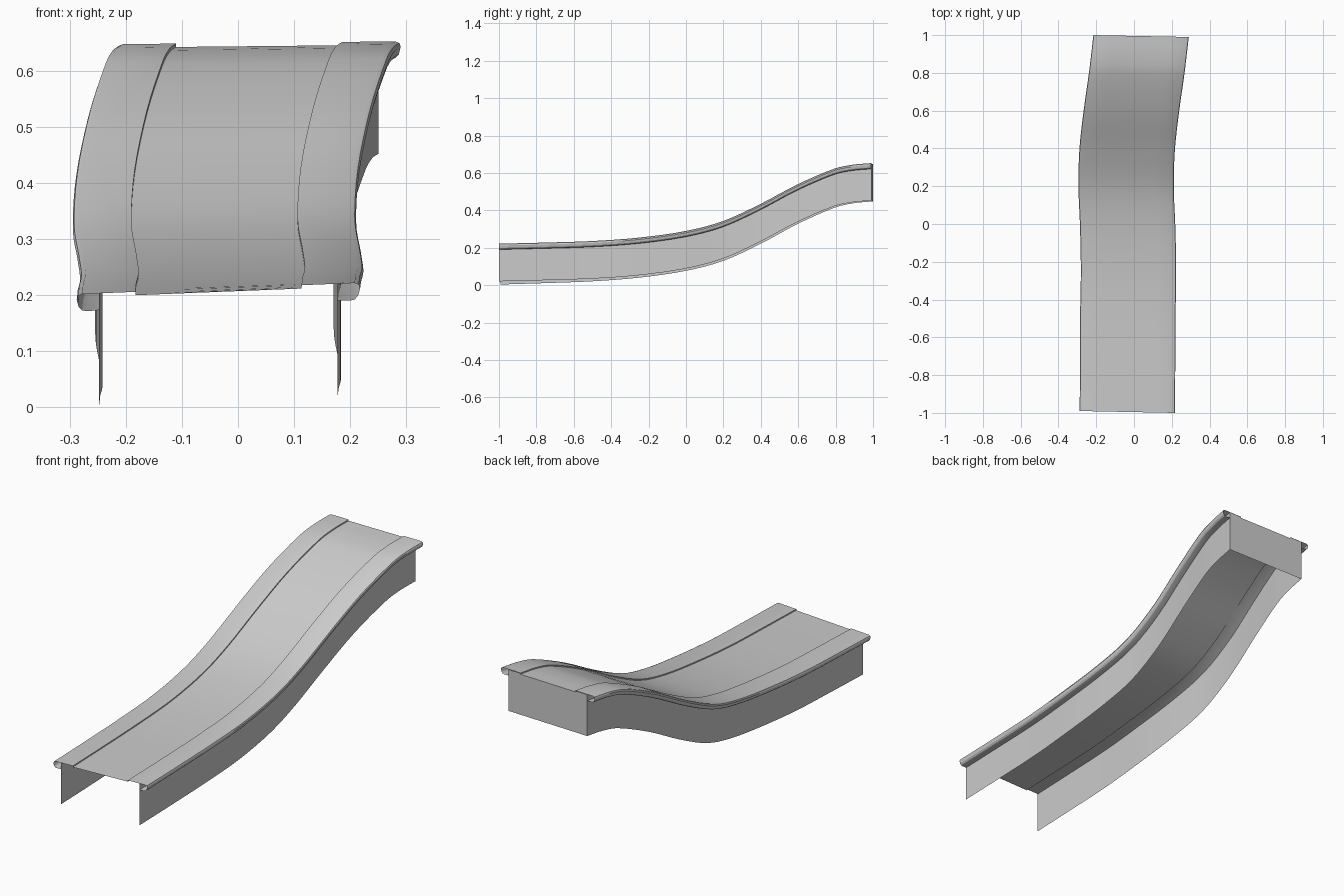
import bpy, bmesh, math

if "Cube" in bpy.data.objects:
    bpy.data.objects.remove(bpy.data.objects["Cube"])

# Path stations: y, sideways centre x, height of top surface
PATH = [(-1, -.035, .212), (-.75, -.034, .219), (-.5, -.033, .228), (-.25, -.029, .247),
        (0, -.034, .283), (.2, -.042, .336), (.4, -.036, .427), (.6, -.014, .533),
        (.8, .014, .619), (.9, .026, .641), (1, .0375, .65)]


def catmull(p0, p1, p2, p3, t):
    # Non-uniform spline in y: cubic Hermite with finite-difference slopes
    h = p2[0] - p1[0]
    out = [p1[0] + h * t]
    for k in (1, 2):
        m1 = (p2[k] - p0[k]) / (p2[0] - p0[0]) * h
        m2 = (p3[k] - p1[k]) / (p3[0] - p1[0]) * h
        out.append((2*t**3 - 3*t**2 + 1) * p1[k] + (t**3 - 2*t**2 + t) * m1
                   + (3*t**2 - 2*t**3) * p2[k] + (t**3 - t**2) * m2)
    return out


def stations(steps=4):
    res = []
    n = len(PATH)
    for i in range(n - 1):
        q = [PATH[max(0, min(n - 1, i + j))] for j in (-1, 0, 1, 2)]
        res += [catmull(*q, s / steps) for s in range(steps)]
    return res + [list(PATH[-1])]


def place(st, u, dz):
    # Put a cross-section point on the path, with a slight roll and skew
    y, cx, z = st
    tilt = .020 + (.005 - .020) * (y + 1) / 2
    return (cx + u, y * .995 - .005 * u / .25, z + dz + tilt * u / .5)


def finish(name, bm):
    me = bpy.data.meshes.new(name)
    bm.to_mesh(me)
    bm.free()
    ob = bpy.data.objects.new(name, me)
    bpy.context.collection.objects.link(ob)
    bpy.ops.object.select_all(action='DESELECT')
    ob.select_set(True)
    bpy.context.view_layer.objects.active = ob
    bpy.ops.object.shade_smooth_by_angle(angle=math.radians(25))
    return ob


def sweep(name, profile):
    bm = bmesh.new()
    rows = [[bm.verts.new(place(st, u, dz)) for u, dz in profile] for st in stations()]
    for a, b in zip(rows, rows[1:]):
        for i in range(len(profile) - 1):
            f = (a[i], a[i + 1], b[i + 1], b[i])
            bm.faces.new(f if profile[0][0] < profile[-1][0] else f[::-1])
    return finish(name, bm)


# Recessed centre surface
sweep("deck", [(-.148, -.006), (.148, -.006)])

# Raised rims with rounded outer lip, and hanging side walls
RIM = [(.148, -.006), (.148, 0), (.243, 0), (.250, -.003), (.2525, -.010),
       (.249, -.023), (.243, -.029), (.235, -.031), (.2125, -.030)]
for side, s in (("left", -1), ("right", 1)):
    prof = [(s * u, dz) for u, dz in RIM]
    sweep(side + "_rim", prof)
    wall = [(s * .2125, -.001), (s * .2125, -.2)]
    sweep(side + "_wall", wall)

# Panel closing the high end
bm = bmesh.new()
end = PATH[-1]
edge = [(.2125, -.001), (.148, -.001), (.148, -.006), (-.148, -.006),
        (-.148, -.001), (-.2125, -.001), (-.2125, -.2), (.2125, -.2)]
bm.faces.new([bm.verts.new(place(end, u, dz)) for u, dz in edge])
finish("end_panel", bm)
